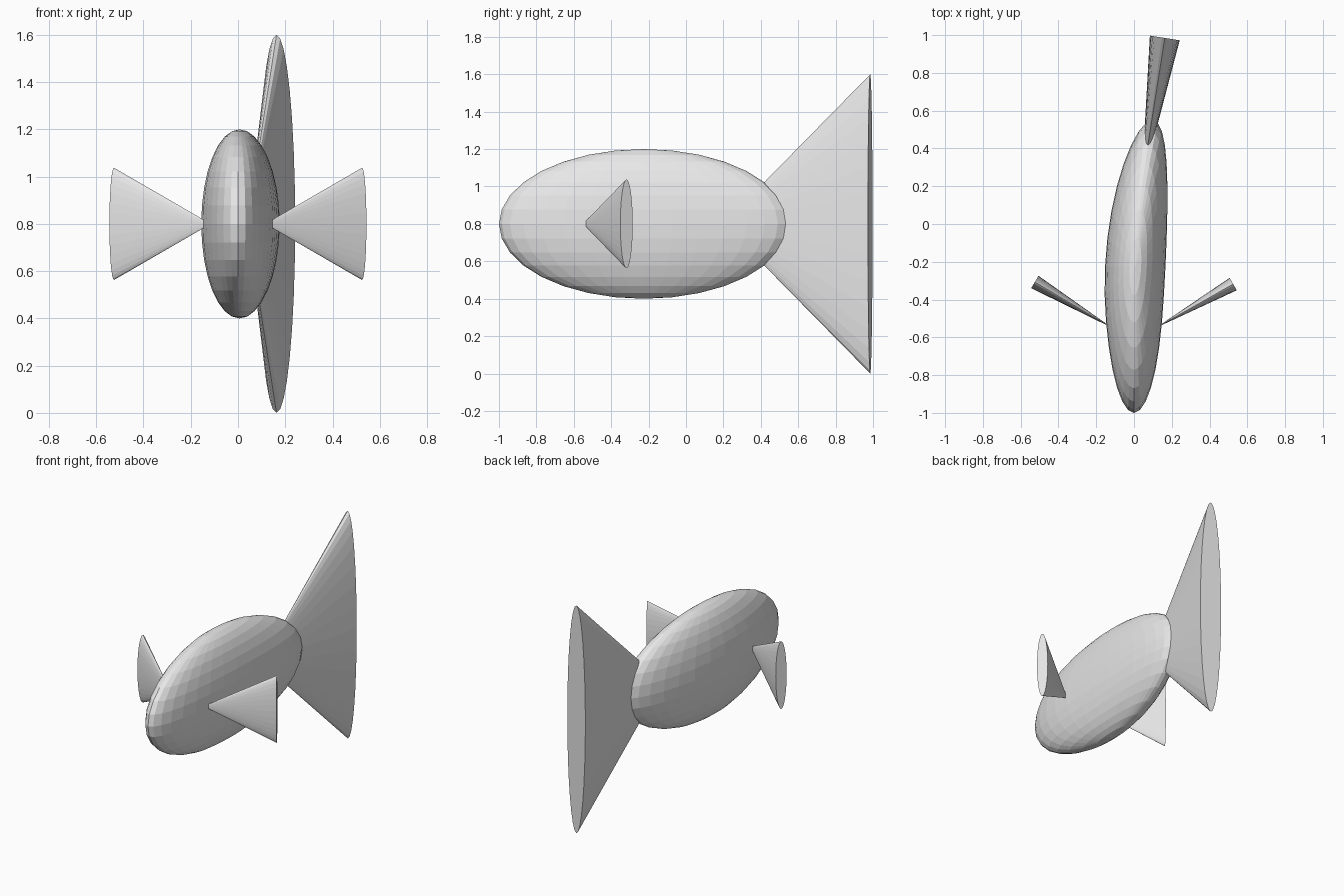
import bpy
import bmesh
from mathutils import Matrix, Vector

if "Cube" in bpy.data.objects:
    bpy.data.objects.remove(bpy.data.objects["Cube"], do_unlink=True)

GREY = (0.8, 0.8, 0.8, 1.0)
grey = bpy.data.materials.new("plain_grey")
grey.use_nodes = True
grey.diffuse_color = GREY
grey.node_tree.nodes["Principled BSDF"].inputs["Base Color"].default_value = GREY


def finish(name, bm):
    """Turn a bmesh into a flat-shaded grey object."""
    bmesh.ops.recalc_face_normals(bm, faces=bm.faces)
    mesh = bpy.data.meshes.new(name)
    bm.to_mesh(mesh)
    bm.free()
    mesh.materials.append(grey)
    obj = bpy.data.objects.new(name, mesh)
    bpy.context.collection.objects.link(obj)
    return obj


def fin(name, apex, end, half_width, half_height):
    """Flattened cone that widens from apex to the centre of its end cap."""
    apex, end = Vector(apex), Vector(end)
    axis = end - apex
    up = Vector((0, 0, 1))
    side = up.cross(axis).normalized()
    frame = Matrix((side * half_width, up * half_height, axis)).transposed().to_4x4()
    bm = bmesh.new()
    bmesh.ops.create_cone(bm, cap_ends=True, segments=32,
                          radius1=0, radius2=1, depth=1)
    bmesh.ops.remove_doubles(bm, verts=bm.verts, dist=0.0001)
    bm.transform(Matrix.Translation((apex + end) / 2) @ frame)
    return finish(name, bm)


# Body: stretched sphere whose rear half curves gently to the left
bm = bmesh.new()
bmesh.ops.create_uvsphere(bm, u_segments=32, v_segments=16, radius=1)
for v in bm.verts:
    v.co = Vector((v.co.x * 0.16, v.co.y * 0.775 - 0.225, v.co.z * 0.4 + 0.8))
    v.co.x += 0.088 * max(0, v.co.y + 0.5) ** 2
finish("body", bm)

# Tail fin, following the curve of the body
fin("tail_fin", (0.039, 0.2, 0.8), (0.163, 0.985, 0.8), 0.08, 0.8)

# Side fins, swept back
for name, s, end_y in (("left_fin", 1, -0.318), ("right_fin", -1, -0.307)):
    fin(name, (s * 0.115, -0.55, 0.8), (s * 0.525, end_y, 0.8), 0.038, 0.2375)
